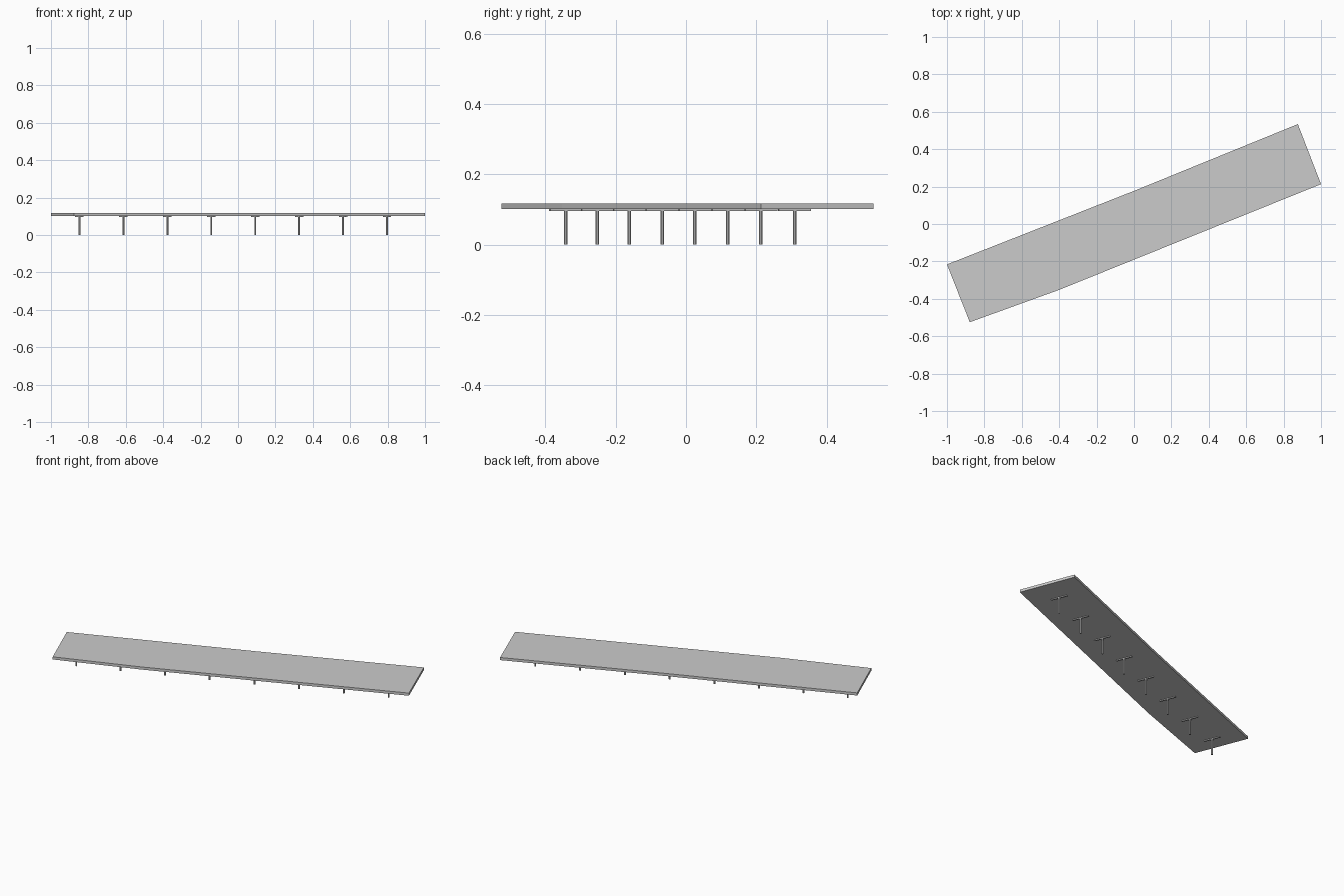
import bpy, bmesh, math

if "Cube" in bpy.data.objects:
    bpy.data.objects.remove(bpy.data.objects["Cube"])

DECK_BOTTOM, DECK_TOP = 0.101, 0.117
CAP_BOTTOM = 0.096
SKEW = math.atan2(-0.31, 0.123)  # direction across the deck


def finish(bm, name):
    bmesh.ops.recalc_face_normals(bm, faces=bm.faces)
    mesh = bpy.data.meshes.new(name)
    bm.to_mesh(mesh)
    bm.free()
    obj = bpy.data.objects.new(name, mesh)
    bpy.context.collection.objects.link(obj)
    return obj


# Deck: slightly bent strip, extruded upwards
outline = [(-1, -0.216), (-0.878, -0.525), (-0.40, -0.352),
           (1, 0.213), (0.876, 0.534), (0.0, 0.177)]
bm = bmesh.new()
face = bm.faces.new([bm.verts.new((x, y, DECK_BOTTOM)) for x, y in outline])
top = bmesh.ops.extrude_face_region(bm, geom=[face])["geom"]
bmesh.ops.translate(bm, vec=(0, 0, DECK_TOP - DECK_BOTTOM),
                    verts=[v for v in top if isinstance(v, bmesh.types.BMVert)])
finish(bm, "deck")

# Piers: slim column with a crossbeam under the deck
pier_y = [-0.342, -0.252, -0.161, -0.068, 0.025, 0.119, 0.213, 0.309]
for i, y in enumerate(pier_y):
    x = -0.848 + i * 0.235

    bm = bmesh.new()
    bmesh.ops.create_cone(bm, cap_ends=True, segments=8, radius1=0.0055,
                          radius2=0.0055, depth=CAP_BOTTOM)
    column = finish(bm, f"pier_column_{i + 1}")
    column.location = (x, y, CAP_BOTTOM / 2)
    column.rotation_euler.z = SKEW

    bm = bmesh.new()
    bmesh.ops.create_cube(bm, size=1)
    bmesh.ops.scale(bm, vec=(0.098, 0.009, DECK_BOTTOM - CAP_BOTTOM), verts=bm.verts)
    beam = finish(bm, f"pier_crossbeam_{i + 1}")
    beam.location = (x, y, (CAP_BOTTOM + DECK_BOTTOM) / 2)
    beam.rotation_euler.z = SKEW
